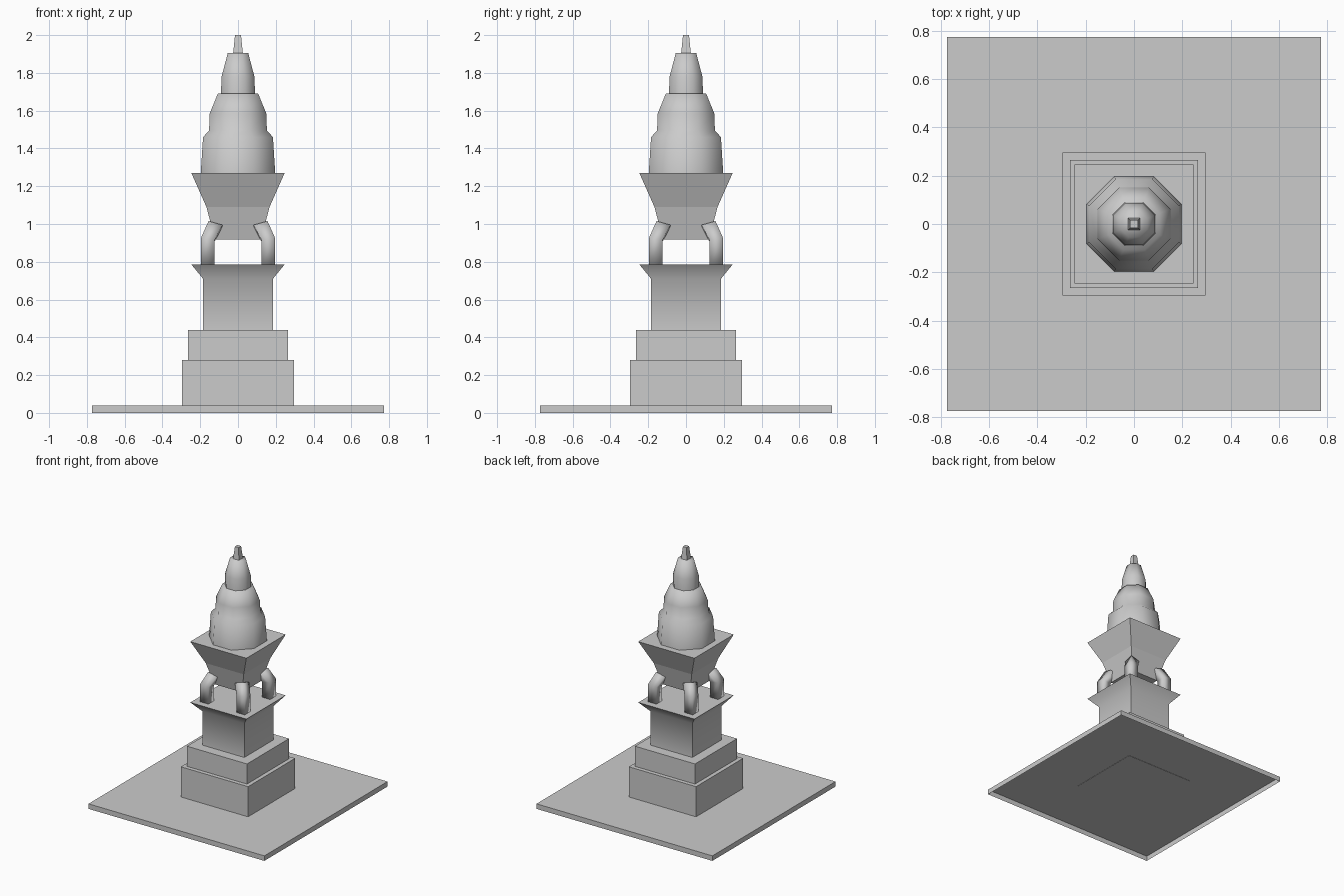
import bpy, bmesh, math

cube = bpy.data.objects.get("Cube")
if cube:
    bpy.data.objects.remove(cube, do_unlink=True)

# One stone colour for everything
stone = bpy.data.materials.new("grey_stone")
stone.use_nodes = True
GREY = (0.6, 0.6, 0.6, 1)
stone.diffuse_color = GREY
stone.node_tree.nodes["Principled BSDF"].inputs["Base Color"].default_value = GREY


def stack(name, sides, levels, smooth=None, corner=(0, 0), base=True):
    """Loft polygons upwards; each level is (half width, z, offset, tilt).
    Offset moves a ring towards the corner, tilt raises its outer edge."""
    bm = bmesh.new()
    rings = []
    for half, z, *lean in levels:
        offset, tilt = lean or (0, 0)
        radius = half / math.cos(math.pi / sides)
        ring = []
        for i in range(sides):
            a = (i + 0.5) * math.tau / sides
            x, y = radius * math.cos(a), radius * math.sin(a)
            rise = tilt * (x * corner[0] + y * corner[1])
            ring.append(bm.verts.new((corner[0] * offset + x,
                                      corner[1] * offset + y, z + rise)))
        rings.append(ring)
    for low, high in zip(rings, rings[1:]):
        for i in range(sides):
            j = (i + 1) % sides
            bm.faces.new((low[i], low[j], high[j], high[i]))
    if base:
        bm.faces.new(rings[0][::-1])
    bm.faces.new(rings[-1])
    mesh = bpy.data.meshes.new(name)
    bm.to_mesh(mesh)
    bm.free()
    mesh.materials.append(stone)
    obj = bpy.data.objects.new(name, mesh)
    bpy.context.collection.objects.link(obj)
    if smooth:
        bpy.ops.object.select_all(action='DESELECT')
        obj.select_set(True)
        bpy.context.view_layer.objects.active = obj
        bpy.ops.object.shade_smooth_by_angle(angle=math.radians(smooth))


# Ground slab, hollow underneath, and stepped plinth
stack("ground_slab", 4, [(0.774, 0), (0.774, 0.04)], base=False)
stack("lower_step", 4, [(0.296, 0.038), (0.296, 0.28)])
stack("upper_step", 4, [(0.264, 0.28), (0.264, 0.44)])

# Pedestal with flared cap
stack("pedestal", 4, [(0.185, 0.44), (0.185, 0.71), (0.247, 0.786)], smooth=45)

# Four bent square legs leaning in to the bowl
leg_path = [(0.036, 0.78, 0.16, 0), (0.036, 0.917, 0.16, 0.13),
            (0.037, 0.995, 0.119, 0.28)]
for side, sx in (("left", 1), ("right", -1)):
    for end, sy in (("front", -1), ("back", 1)):
        stack(f"{end}_{side}_leg", 4, leg_path, smooth=95, corner=(sx, sy))

# Square flared bowl
stack("bowl", 4, [(0.122, 0.917), (0.167, 1.09), (0.247, 1.27)])

# Eight-sided tiered body, upper tier and square spire
stack("body", 8, [(0.197, 1.27), (0.185, 1.46), (0.153, 1.495),
                  (0.15, 1.585), (0.107, 1.69)], smooth=80, base=False)
stack("upper_tier", 8, [(0.09, 1.69), (0.087, 1.78), (0.054, 1.905)],
      smooth=80, base=False)
stack("spire", 4, [(0.026, 1.9), (0.016, 2.0)])
